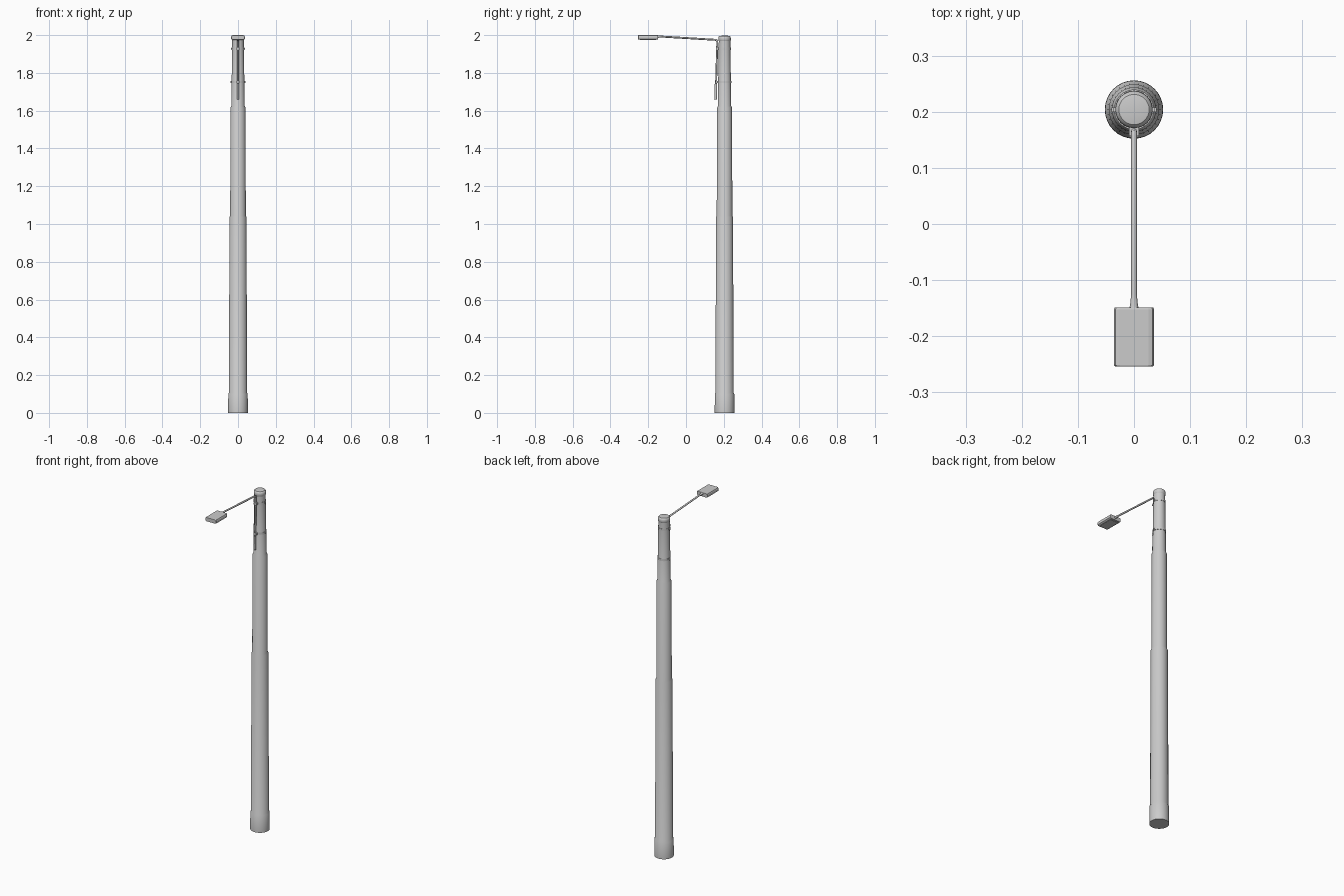
import bpy, bmesh, math
from mathutils import Vector

if "Cube" in bpy.data.objects:
    bpy.data.objects.remove(bpy.data.objects["Cube"])

PY = 0.204          # pole axis position in y


def finish(name, bm, smooth=True):
    bmesh.ops.recalc_face_normals(bm, faces=bm.faces)
    me = bpy.data.meshes.new(name)
    bm.to_mesh(me)
    bm.free()
    ob = bpy.data.objects.new(name, me)
    bpy.context.collection.objects.link(ob)
    if smooth:
        bpy.ops.object.select_all(action='DESELECT')
        ob.select_set(True)
        bpy.context.view_layer.objects.active = ob
        bpy.ops.object.shade_smooth_by_angle(angle=math.radians(35))
    return ob


def skin(bm, rings, closed=False):
    rows = [[bm.verts.new(p) for p in r] for r in rings]
    n = len(rows[0])
    pairs = list(zip(rows, rows[1:])) + ([(rows[-1], rows[0])] if closed else [])
    for a, b in pairs:
        for i in range(n):
            j = (i + 1) % n
            bm.faces.new((a[i], a[j], b[j], b[i]))
    if not closed:
        bm.faces.new(rows[0])
        bm.faces.new(rows[-1])


def lathe(name, profile, seg=32, closed=False):
    bm = bmesh.new()
    skin(bm, [[(r * math.cos(2 * math.pi * i / seg), PY + r * math.sin(2 * math.pi * i / seg), z)
               for i in range(seg)] for r, z in profile], closed)
    return finish(name, bm)


def tube(name, path, seg=12):
    # path entries: (y, z, half width in x, half thickness), lying in the x = 0 plane
    bm, rings = bmesh.new(), []
    for k, (y, z, w, t) in enumerate(path):
        a, b = path[max(k - 1, 0)], path[min(k + 1, len(path) - 1)]
        d = Vector((0, b[0] - a[0], b[1] - a[1])).normalized()
        n = d.cross(Vector((1, 0, 0)))
        rings.append([Vector((0, y, z)) + Vector((w, 0, 0)) * math.cos(2 * math.pi * i / seg)
                      + n * t * math.sin(2 * math.pi * i / seg) for i in range(seg)])
    skin(bm, rings)
    return finish(name, bm)


def pole_r(z):
    return 0.0355 + (z - 1.62) * (0.0305 - 0.0355) / 0.36


# Stepped, tapering pole with chamfered collars
lathe("pole", [(0.052, 0), (0.0515, 0.1), (0.048, 0.106), (0.045, 1.036), (0.0415, 1.044),
               (0.0395, 1.616), (0.0355, 1.624), (0.0305, 1.97)])
# Rounded top cap
lathe("pole_cap", [(0.0305, 1.968), (0.033, 1.972), (0.033, 1.985), (0.031, 1.991), (0.027, 1.995),
                   (0.015, 1.997)])

# Bracket bar climbing the pole, bending outward into the arm
R = 0.005
tube("lamp_arm", [(0.157, 1.665, R, R), (0.1655, 1.955, R, R), (0.1655, 1.965, R, R), (0.163, 1.972, R, R),
                  (0.157, 1.975, R, R), (-0.125, 1.992, R, R), (-0.145, 1.992, 0.007, 0.006),
                  (-0.152, 1.992, 0.009, 0.007)])
# Thicker sleeve at the foot of the bracket
tube("arm_sleeve", [(0.1565, 1.66, 0.006, 0.007), (0.1585, 1.74, 0.006, 0.007)])

# Clamp bands with bolted lugs
for i, z in enumerate((1.752, 1.928)):
    r, h = pole_r(z), 0.006
    lathe(f"clamp_band_{i + 1}", [(r - 0.002, z - h), (r + 0.002, z - h), (r + 0.002, z + h), (r - 0.002, z + h)],
          closed=True)
    bm = bmesh.new()
    bmesh.ops.create_cube(bm, size=1)
    bmesh.ops.scale(bm, vec=(0.018, 0.018, 0.012), verts=bm.verts)
    bmesh.ops.translate(bm, vec=(0, PY - r - 0.006, z), verts=bm.verts)
    finish(f"clamp_block_{i + 1}", bm, False)
    bm = bmesh.new()
    for s in (-1, 1):
        lug = bmesh.ops.create_cube(bm, size=1)["verts"]
        bmesh.ops.scale(bm, vec=(0.007, 0.008, 0.01), verts=lug)
        bmesh.ops.translate(bm, vec=(s * (r + 0.003), PY, z), verts=lug)
    finish(f"clamp_lugs_{i + 1}", bm, False)

# Lamp head: flat housing with chamfered side edges
half = [(0.030, 1.976), (0.036, 1.980), (0.036, 1.992), (0.033, 1.998), (0.026, 2.0)]
section = half + [(-x, z) for x, z in reversed(half)]
bm = bmesh.new()
skin(bm, [[(x * s, y, 1.988 + (z - 1.988) * s) for x, z in section]
          for y, s in ((-0.254, 0.92), (-0.251, 1), (-0.152, 1), (-0.149, 0.95))])
finish("lamp_head", bm, False)

# Light panel recessed under the head
bm = bmesh.new()
bmesh.ops.create_cube(bm, size=1)
bmesh.ops.scale(bm, vec=(0.052, 0.084, 0.004), verts=bm.verts)
bmesh.ops.translate(bm, vec=(0, -0.202, 1.976), verts=bm.verts)
finish("light_panel", bm, False)
